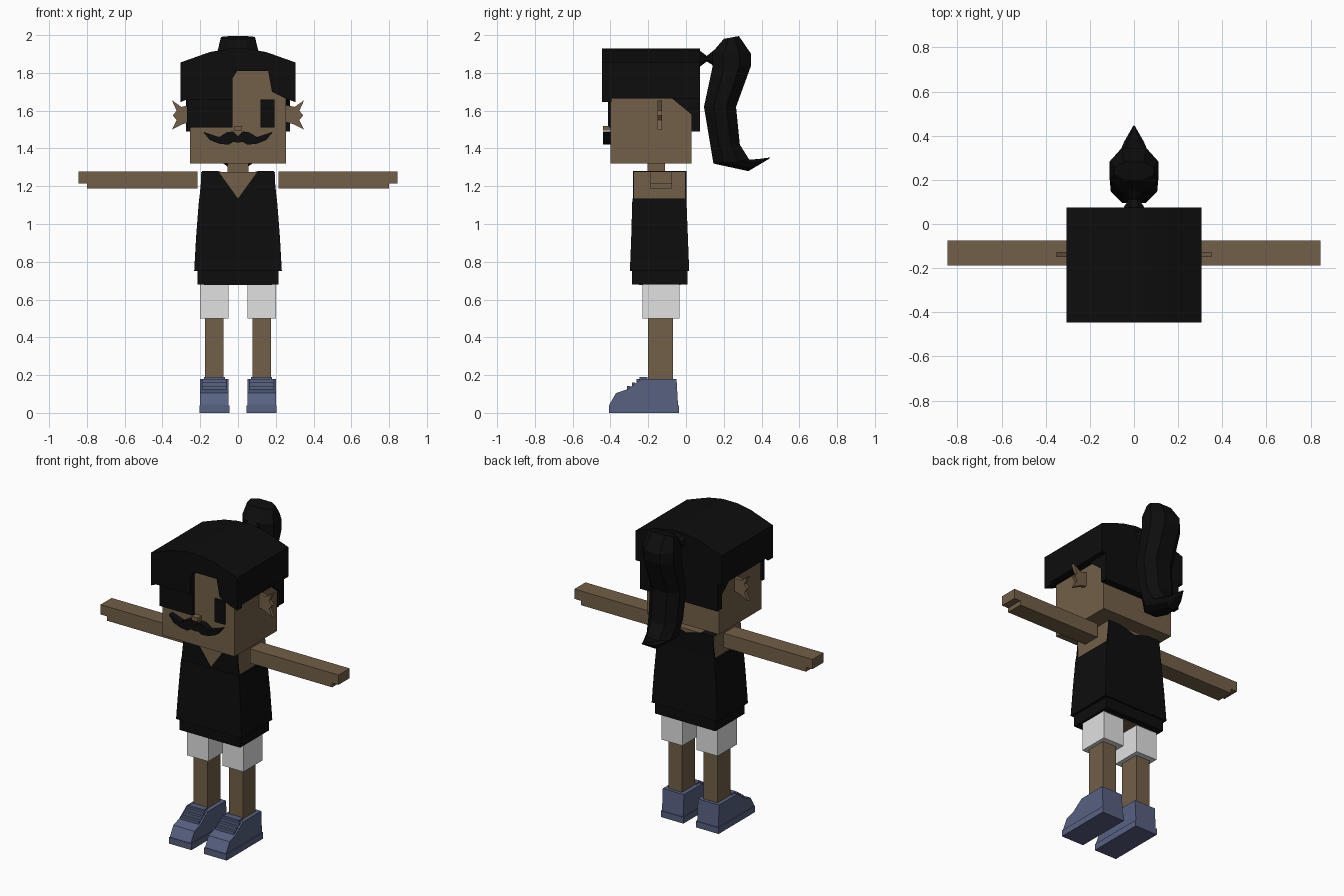
import bpy, bmesh

cube = bpy.data.objects.get("Cube")
if cube:
    bpy.data.objects.remove(cube)


def material(name, rgb):
    m = bpy.data.materials.new(name)
    m.use_nodes = True
    m.diffuse_color = (*rgb, 1)
    m.node_tree.nodes["Principled BSDF"].inputs["Base Color"].default_value = (*rgb, 1)
    return m


SKIN = material("brown skin", (0.17, 0.115, 0.065))
BLACK = material("black", (0.004, 0.004, 0.004))
WHITE = material("white cloth", (0.75, 0.75, 0.75))
BLUE = material("slate blue", (0.095, 0.12, 0.22))


def loft(name, rings, mat):
    """Skin a list of equal-length point rings and cap both ends."""
    bm = bmesh.new()
    loops = [[bm.verts.new(p) for p in ring] for ring in rings]
    n = len(loops[0])
    for a, b in zip(loops, loops[1:]):
        for i in range(n):
            j = (i + 1) % n
            bm.faces.new((a[i], a[j], b[j], b[i]))
    bm.faces.new(loops[0])
    bm.faces.new(loops[-1])
    bmesh.ops.recalc_face_normals(bm, faces=bm.faces)
    mesh = bpy.data.meshes.new(name)
    bm.to_mesh(mesh)
    bm.free()
    mesh.materials.append(mat)
    obj = bpy.data.objects.new(name, mesh)
    bpy.context.collection.objects.link(obj)
    return obj


def prism(name, pts, axis, lo, hi, mat):
    """Extrude a profile along x (points are y,z) or along y (points are x,z)."""
    place = (lambda p, d: (d, *p)) if axis == "x" else (lambda p, d: (p[0], d, p[1]))
    return loft(name, [[place(p, d) for p in pts] for d in (lo, hi)], mat)


def rect(x0, x1, y0, y1, z):
    return [(x0, y0, z), (x1, y0, z), (x1, y1, z), (x0, y1, z)]


def box(name, x, y, z, mat):
    return loft(name, [rect(*x, *y, h) for h in z], mat)


def mirrored(pts):
    """Complete a half outline (running outward from x = 0) across x."""
    return pts + [(-x, z) for x, z in reversed(pts) if x > 0]


def sided(s, lo, hi):
    return sorted((s * lo, s * hi))


# Head, neck and body
box("head", (-0.255, 0.255), (-0.40, 0.03), (1.32, 1.83), SKIN)
box("neck", (-0.055, 0.055), (-0.205, -0.11), (1.27, 1.33), SKIN)
box("torso", (-0.195, 0.195), (-0.274, -0.005), (1.1, 1.275), SKIN)
box("hips", (-0.18, 0.18), (-0.25, -0.03), (0.678, 0.72), SKIN)

# Shirt: tapered body, hem and upper panels with a front V neck
loft("shirt_body", [rect(-0.232, 0.232, -0.297, 0.017, 0.75),
                    rect(-0.222, 0.222, -0.29, 0.01, 0.93),
                    rect(-0.206, 0.206, -0.284, 0.002, 1.135)], BLACK)
box("shirt_hem", (-0.215, 0.215), (-0.285, 0.008), (0.68, 0.76), BLACK)
shoulder = [(0.105, 1.28), (0.19, 1.28), (0.205, 1.13)]
prism("shirt_front", mirrored([(0, 1.135)] + shoulder), "y", -0.281, -0.274, BLACK)
prism("shirt_back", mirrored([(0, 1.25)] + shoulder), "y", -0.005, 0.002, BLACK)

# Hair cap with an arched top
arch = [(0.305, 1.855), (0.15, 1.91), (0.05, 1.928), (-0.05, 1.928), (-0.15, 1.91), (-0.305, 1.855)]
prism("hair_cap", [(-0.305, 1.665), (0.305, 1.665)] + arch, "y", -0.395, 0.075, BLACK)
opening = [(-0.305, 1.645), (-0.27, 1.66), (-0.03, 1.66), (-0.03, 1.77), (-0.005, 1.81),
           (0.16, 1.81), (0.18, 1.70), (0.25, 1.665), (0.305, 1.645)]
prism("hair_front", opening + arch, "y", -0.445, -0.395, BLACK)
box("fringe", (-0.27, -0.03), (-0.412, -0.39), (1.51, 1.70), BLACK)
box("hair_back", (-0.275, 0.275), (0.03, 0.075), (1.49, 1.67), BLACK)

# Ponytail and its tie: rings run between a front and a back point
def strand(name, sections):
    rings = []
    for (fy, fz), (by, bz), w in sections:
        ring = []
        for t, k in ((0, 0.5), (0.3, 1), (0.7, 1), (1, 0.5)):
            ring.append((w * k, fy + (by - fy) * t, fz + (bz - fz) * t))
        ring += [(-x, y, z) for x, y, z in reversed(ring)]
        rings.append(ring)
    return loft(name, rings, BLACK)


strand("ponytail", [
    ((0.20, 1.98), (0.28, 1.995), 0.09),
    ((0.14, 1.91), (0.345, 1.90), 0.11),
    ((0.14, 1.83), (0.345, 1.84), 0.11),
    ((0.095, 1.62), (0.265, 1.62), 0.105),
    ((0.125, 1.44), (0.285, 1.42), 0.10),
    ((0.145, 1.32), (0.335, 1.34), 0.085),
    ((0.33, 1.28), (0.39, 1.345), 0.045),
    ((0.44, 1.345), (0.445, 1.352), 0.004)])
strand("ponytail_tie", [
    ((0.07, 1.83), (0.07, 1.92), 0.05),
    ((0.11, 1.86), (0.11, 1.89), 0.025),
    ((0.16, 1.83), (0.16, 1.93), 0.06)])

# Moustache and nose
moustache = [(0, 1.465), (0.025, 1.49), (0.06, 1.485), (0.10, 1.46), (0.185, 1.488),
             (0.15, 1.445), (0.10, 1.425), (0.05, 1.42), (0.025, 1.435), (0, 1.43)]
half = moustache[1:-1]
prism("moustache", moustache + [(-x, z) for x, z in reversed(half)], "y", -0.44, -0.40, BLACK)
box("nose", (-0.022, 0.022), (-0.44, -0.40), (1.495, 1.52), SKIN)

ear = [(0.25, 1.63), (0.30, 1.62), (0.35, 1.655), (0.325, 1.60), (0.345, 1.575),
       (0.325, 1.55), (0.35, 1.50), (0.29, 1.53), (0.25, 1.54)]
shoe = [(-0.04, 0), (-0.05, 0.18), (-0.235, 0.18), (-0.31, 0.125), (-0.37, 0.105),
        (-0.405, 0.045), (-0.405, 0)]

# Paired parts
for s, side in ((1, "left"), (-1, "right")):
    box(side + "_eye", sided(s, 0.12, 0.192), (-0.408, -0.40), (1.51, 1.66), BLACK)
    prism(side + "_ear", [(s * x, z) for x, z in ear], "y", -0.15, -0.127, SKIN)
    prism(side + "_hair", [(-0.08, 1.67), (0.035, 1.575), (0.035, 1.67)], "x",
          *sided(s, 0.25, 0.275), BLACK)
    box(side + "_strap", sided(s, 0.105, 0.19), (-0.28, 0.0), (1.274, 1.28), BLACK)

    # Arm with a lower part that stops short of the fingertips
    box(side + "_arm", sided(s, 0.215, 0.845), (-0.187, -0.075), (1.215, 1.278), SKIN)
    box(side + "_arm_underside", sided(s, 0.215, 0.80), (-0.187, -0.075), (1.187, 1.215), SKIN)

    # Leg, shorts and shoe
    box(side + "_shorts", sided(s, 0.05, 0.20), (-0.23, -0.035), (0.50, 0.69), WHITE)
    box(side + "_leg", sided(s, 0.077, 0.175), (-0.20, -0.07), (0.17, 0.51), SKIN)
    prism(side + "_shoe", shoe, "x", *sided(s, 0.05, 0.20), BLUE)
    box(side + "_sole", sided(s, 0.045, 0.205), (-0.408, -0.038), (0, 0.04), BLUE)
    box(side + "_tongue", sided(s, 0.07, 0.18), (-0.245, -0.205), (0.16, 0.19), BLUE)
    for i in range(3):
        y, z = -0.25 - 0.025 * i, 0.175 - 0.018 * i
        box(f"{side}_lace_{i}", sided(s, 0.06, 0.19), (y - 0.012, y + 0.006), (z - 0.02, z + 0.004), BLUE)
